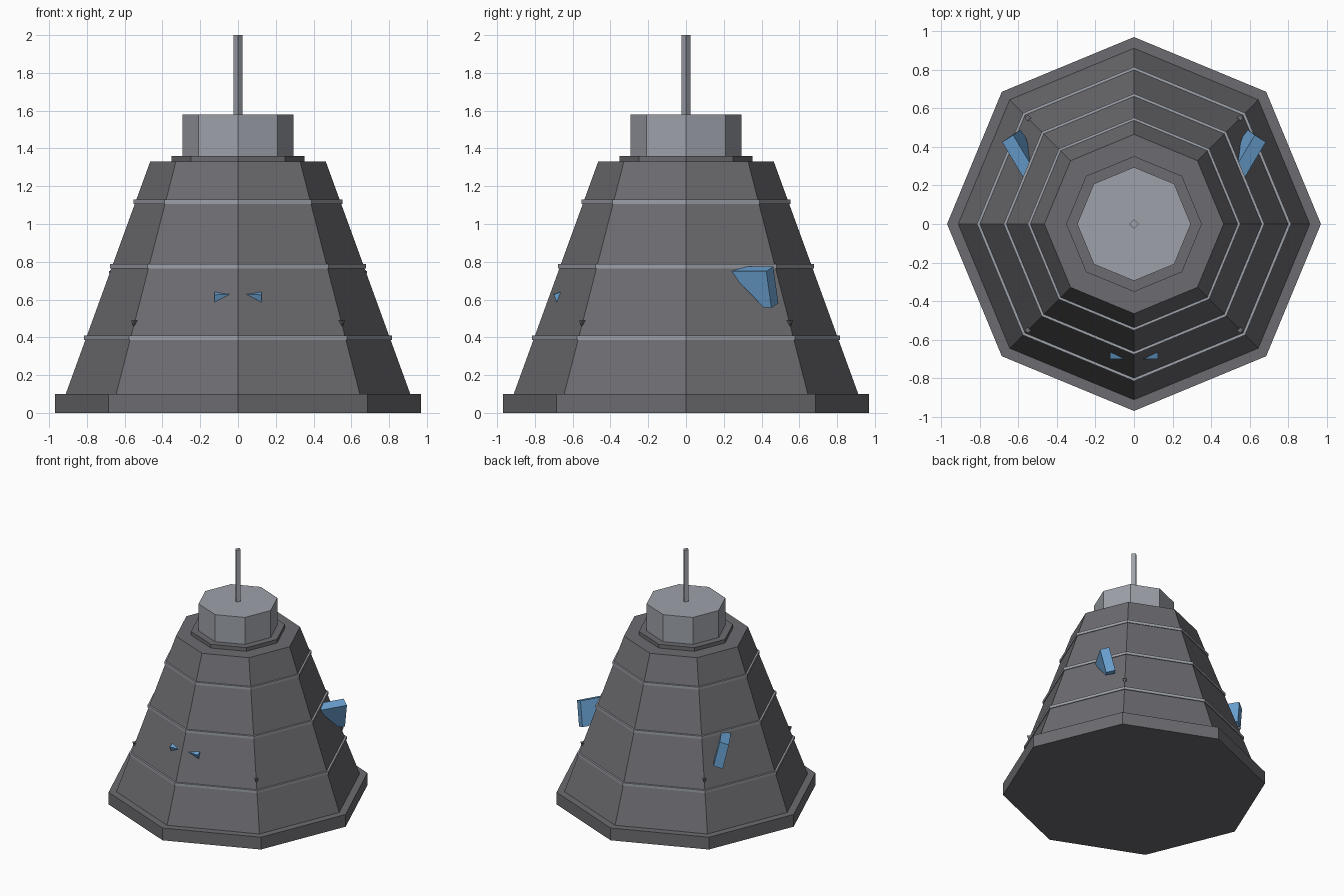
import bpy, bmesh, math
from mathutils import Vector

if "Cube" in bpy.data.objects:
    bpy.data.objects.remove(bpy.data.objects["Cube"])


def material(name, rgb):
    m = bpy.data.materials.new(name)
    m.diffuse_color = (*rgb, 1)
    m.use_nodes = True
    m.node_tree.nodes["Principled BSDF"].inputs["Base Color"].default_value = m.diffuse_color
    return m


DARK = material("dark_grey", (0.15, 0.147, 0.16))
LIGHT = material("light_grey", (0.34, 0.36, 0.40))
BLUE = material("blue", (0.145, 0.36, 0.64))


def finish(name, bm, mat):
    bmesh.ops.recalc_face_normals(bm, faces=bm.faces)
    me = bpy.data.meshes.new(name)
    bm.to_mesh(me)
    bm.free()
    me.materials.append(mat)
    ob = bpy.data.objects.new(name, me)
    bpy.context.collection.objects.link(ob)
    return ob


def frustum(name, z0, z1, r0, r1, mat, sides=8, at=(0, 0)):
    """Flat-sided tapered column with a corner on the x axis."""
    bm = bmesh.new()
    rings = []
    for z, r in ((z0, r0), (z1, r1)):
        rings.append([bm.verts.new((at[0] + r * math.cos(math.tau * i / sides),
                                    at[1] + r * math.sin(math.tau * i / sides), z))
                      for i in range(sides)])
    for i in range(sides):
        j = (i + 1) % sides
        bm.faces.new((rings[0][i], rings[0][j], rings[1][j], rings[1][i]))
    bm.faces.new(rings[0][::-1])
    bm.faces.new(rings[1])
    return finish(name, bm, mat)


def prism(name, front, back, mat):
    """Solid between two matching outlines."""
    bm = bmesh.new()
    a = [bm.verts.new(p) for p in front]
    b = [bm.verts.new(p) for p in back]
    n = len(a)
    bm.faces.new(a)
    bm.faces.new(b[::-1])
    for i in range(n):
        j = (i + 1) % n
        bm.faces.new((a[i], b[i], b[j], a[j]))
    return finish(name, bm, mat)


# Main stack
frustum("base_plinth", 0, 0.10, 0.97, 0.97, DARK)
frustum("body", 0.10, 1.33, 0.912, 0.465, DARK)
frustum("collar", 1.33, 1.36, 0.352, 0.352, DARK)
frustum("head", 1.36, 1.58, 0.295, 0.295, LIGHT)
frustum("antenna", 1.58, 2.0, 0.024, 0.024, LIGHT, sides=4)

# Thin bands round the body
for i, (z, r) in enumerate(((0.398, 0.815), (0.776, 0.677), (1.118, 0.552))):
    frustum(f"band_{i + 1}", z - 0.011, z + 0.011, r, r, LIGHT)

# Small pointed studs on the diagonal corners
for sx in (-1, 1):
    for sy in (-1, 1):
        frustum("corner_stud", 0.455, 0.49, 0.002, 0.018, DARK, sides=4,
                at=(sx * 0.55, sy * 0.55))

# Mirrored fins and eyes
fin_outer = [Vector(p) for p in ((0.684, 0.425, 0.75), (0.647, 0.452, 0.556),
                                 (0.618, 0.412, 0.558), (0.565, 0.225, 0.75))]
thickness = Vector((0.057, -0.037, -0.024))
eye_front = ((0.125, -0.70, 0.625), (0.04, -0.702, 0.628), (0.125, -0.682, 0.582))
eye_back = ((0.125, -0.655, 0.645), (0.04, -0.68, 0.636), (0.125, -0.655, 0.59))

for side, s in (("right", 1), ("left", -1)):
    flip = lambda pts: [(s * p[0], p[1], p[2]) for p in pts]
    prism(f"{side}_fin", flip(fin_outer), flip([p - thickness for p in fin_outer]), BLUE)
    prism(f"{side}_eye", flip(eye_front), flip(eye_back), BLUE)
